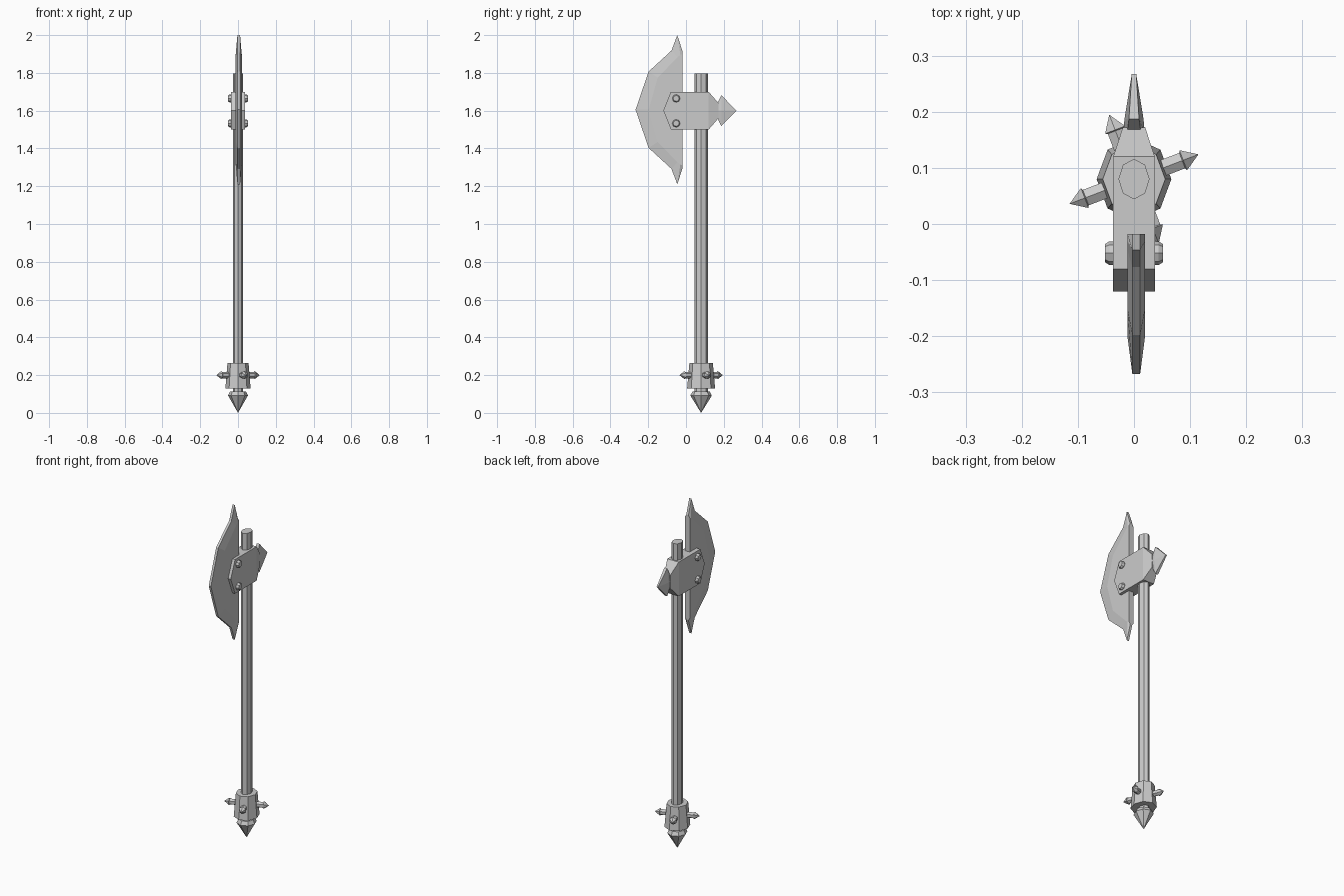
import bpy
import bmesh
from math import cos, sin, pi, radians
from mathutils import Matrix, Vector

cube = bpy.data.objects.get("Cube")
if cube:
    bpy.data.objects.remove(cube)

GREY = (0.6, 0.6, 0.6, 1.0)
steel = bpy.data.materials.new("grey steel")
steel.use_nodes = True
steel.diffuse_color = GREY
steel.node_tree.nodes["Principled BSDF"].inputs["Base Color"].default_value = GREY

SHAFT_Y = 0.08   # handle axis
HEAD_Z = 1.605   # middle of the axe head


def loft(name, rings, matrix=Matrix()):
    """Bridge equal-sized rings of points, cap both ends, weld collapsed points."""
    bm = bmesh.new()
    rows = [[bm.verts.new(matrix @ Vector(p)) for p in ring] for ring in rings]
    n = len(rows[0])
    for a, b in zip(rows, rows[1:]):
        for i in range(n):
            j = (i + 1) % n
            bm.faces.new((a[i], a[j], b[j], b[i]))
    bm.faces.new(rows[0])
    bm.faces.new(rows[-1])
    bmesh.ops.remove_doubles(bm, verts=bm.verts, dist=0.0001)
    bmesh.ops.recalc_face_normals(bm, faces=bm.faces)
    mesh = bpy.data.meshes.new(name)
    bm.to_mesh(mesh)
    bm.free()
    mesh.materials.append(steel)
    obj = bpy.data.objects.new(name, mesh)
    bpy.context.collection.objects.link(obj)
    return obj


def turned(name, profile, sides, matrix, squash=1.0):
    """Faceted turned part from (radius, height) pairs along local z."""
    angles = [2 * pi * i / sides for i in range(sides)]
    rings = [[(r * squash * cos(a), r * sin(a), h) for a in angles] for r, h in profile]
    return loft(name, rings, matrix)


axis = Matrix.Translation((0, SHAFT_Y, 0))

# Handle, slightly flattened octagon
turned("handle", [(0.036, 0.1), (0.036, 1.797)], 8, axis, 0.77)

# Pommel: flared collar and pointed end
turned("pommel_collar", [(0.062, 0.265), (0.074, 0.13)], 8, axis, 0.9)
turned("pommel_point", [(0.046, 0.113), (0.057, 0.092), (0, 0)], 8, axis, 0.92)

# Four studs around the collar
for k in range(4):
    turn = Matrix.Rotation(radians(21 + 90 * k), 4, "Z") @ Matrix.Rotation(pi / 2, 4, "Y")
    place = Matrix.Translation((0, SHAFT_Y, 0.2)) @ turn
    turned(f"collar_spike_{k + 1}",
           [(0.017, 0.04), (0.017, 0.092), (0.022, 0.094), (0, 0.123)], 6, place)


# Bracket: wedge front, box middle, tapered rear
def box_ring(y, hx, hz):
    return [(sx * hx, y, 1.6 + sz * hz) for sx, sz in ((-1, -1), (1, -1), (1, 1), (-1, 1))]


loft("head_bracket", [box_ring(-0.12, 0.037, 0), box_ring(-0.08, 0.037, 0.1),
                      box_ring(0.12, 0.037, 0.1), box_ring(0.172, 0.02, 0.04)])


# Barbed rear spike, thickest along its middle line
def spike_ring(y, mid, edge, hz):
    return [(x, y, 1.6 + z) for x, z in ((-mid, 0), (-edge, -hz), (edge, -hz),
                                         (mid, 0), (edge, hz), (-edge, hz))]


loft("rear_spike", [spike_ring(0.165, 0.019, 0.012, 0.036),
                    spike_ring(0.187, 0.017, 0.009, 0.082),
                    spike_ring(0.267, 0.004, 0.004, 0)])


# Blade: thick inner plate bevelled to a blunt outer edge
def mirrored(half):
    return half + [(y, 2 * HEAD_Z - z) for y, z in reversed(half[:-1])]


outer = mirrored([(-0.018, 1.913), (-0.046, 2.0), (-0.077, 1.918), (-0.198, 1.807), (-0.267, HEAD_Z)])
inner = mirrored([(-0.018, 1.9), (-0.03, 1.895), (-0.045, 1.883), (-0.15, 1.775), (-0.198, HEAD_Z)])
layers = ((inner, -0.016), (outer, -0.007), (outer, 0.007), (inner, 0.016))
loft("blade", [[(x + 0.004, y, z) for y, z in pts] for pts, x in layers])

# Rivets on both sides of the bracket
for side, sign in (("left", 1), ("right", -1)):
    for level, z in (("upper", 1.665), ("lower", 1.533)):
        place = Matrix.Translation((0, -0.052, z)) @ Matrix.Rotation(sign * pi / 2, 4, "Y")
        turned(f"rivet_{side}_{level}",
               [(0.021, 0.03), (0.021, 0.044), (0.016, 0.052)], 8, place)
